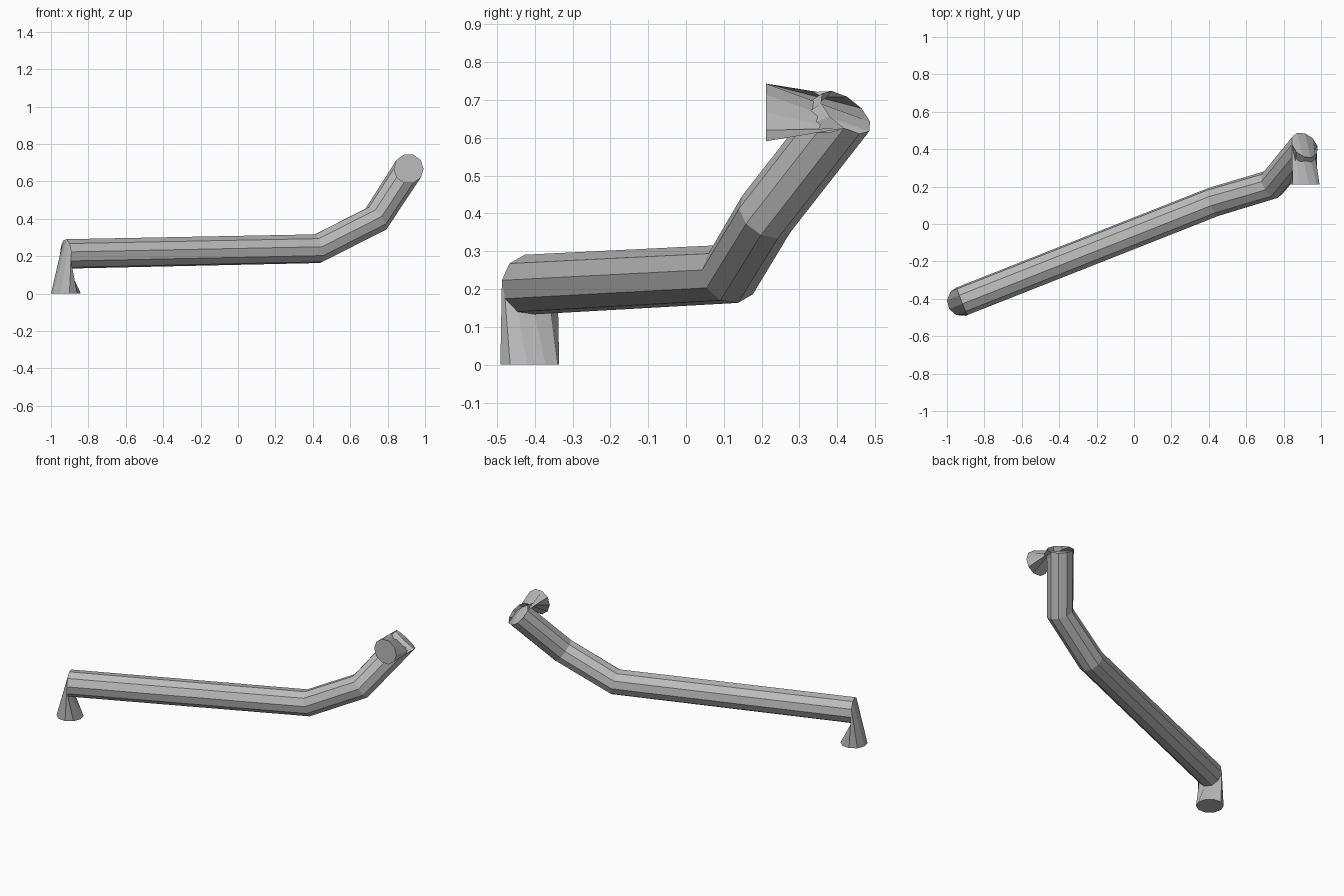
import bpy, bmesh, math
from mathutils import Vector

old = bpy.data.objects.get("Cube")
if old:
    bpy.data.objects.remove(old, do_unlink=True)

SIDES = 10
RADIUS = 0.08

# Plain grey metal
metal = bpy.data.materials.new("grey_metal")
metal.use_nodes = True
grey = (0.5, 0.5, 0.5, 1)
metal.diffuse_color = grey
metal.node_tree.nodes["Principled BSDF"].inputs["Base Color"].default_value = grey

# Centre line from the foot, along the rail, to the upper mounting end
path = [Vector(p) for p in (
    (-0.92, -0.413, 0), (-0.92, -0.413, 0.212), (0.425, 0.118, 0.24),
    (0.737, 0.212, 0.398), (0.912, 0.422, 0.667), (0.912, 0.212, 0.667))]
dirs = [(b - a).normalized() for a, b in zip(path, path[1:])]

# Each ring faces along the pipe; the two end elbows stay square to the rail
normals = [dirs[0], dirs[1], (dirs[1] + dirs[2]).normalized(),
           (dirs[2] + dirs[3]).normalized(), dirs[3], dirs[4]]

# Sweep a ten-sided section without twisting
bm = bmesh.new()
side = dirs[1].cross(dirs[0]).normalized()
rings = []
for i, (centre, normal) in enumerate(zip(path, normals)):
    if i:
        side = normals[i - 1].rotation_difference(normal) @ side
    across = normal.cross(side)
    ring = []
    for k in range(SIDES):
        a = math.tau * k / SIDES - math.radians(8)
        ring.append(bm.verts.new(centre + RADIUS * (math.cos(a) * side + math.sin(a) * across)))
    rings.append(ring)

for low, high in zip(rings, rings[1:]):
    for k in range(SIDES):
        n = (k + 1) % SIDES
        bm.faces.new((low[k], low[n], high[n], high[k]))

# Flat end caps
bm.faces.new(rings[0][::-1])
bm.faces.new(rings[-1])
bmesh.ops.recalc_face_normals(bm, faces=bm.faces[:])

mesh = bpy.data.meshes.new("bent_pipe")
bm.to_mesh(mesh)
bm.free()
mesh.materials.append(metal)
bpy.context.collection.objects.link(bpy.data.objects.new("bent_pipe", mesh))
